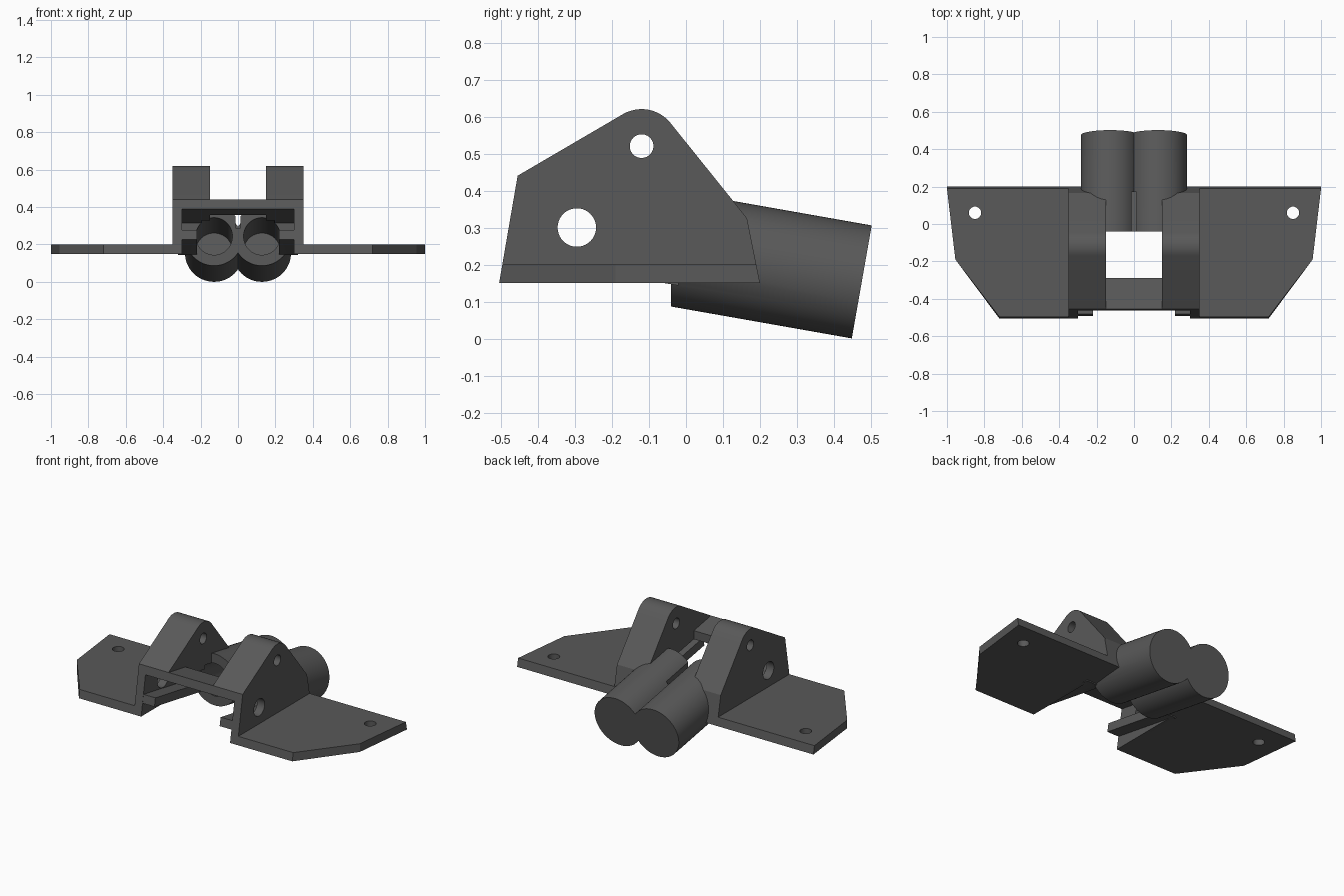
import bpy, bmesh, math
from mathutils import Vector, Matrix

if "Cube" in bpy.data.objects:
    bpy.data.objects.remove(bpy.data.objects["Cube"])

TILT = math.radians(10)
SLOPE = math.tan(TILT)

grey = bpy.data.materials.new("dark_grey")
grey.diffuse_color = (0.1, 0.1, 0.1, 1)
grey.use_nodes = True
grey.node_tree.nodes["Principled BSDF"].inputs["Base Color"].default_value = grey.diffuse_color


def finish(name, bm):
    bmesh.ops.recalc_face_normals(bm, faces=bm.faces)
    me = bpy.data.meshes.new(name)
    bm.to_mesh(me)
    bm.free()
    me.materials.append(grey)
    ob = bpy.data.objects.new(name, me)
    bpy.context.collection.objects.link(ob)
    return ob


def loft(name, a, b):
    """Closed solid between two matching outlines."""
    bm = bmesh.new()
    va = [bm.verts.new(p) for p in a]
    vb = [bm.verts.new(p) for p in b]
    n = len(a)
    bm.faces.new(va)
    bm.faces.new(vb[::-1])
    for i in range(n):
        j = (i + 1) % n
        bm.faces.new((va[i], vb[i], vb[j], va[j]))
    return finish(name, bm)


def side_prism(name, profile, x0, x1):
    return loft(name, [(x0, y, z) for y, z in profile], [(x1, y, z) for y, z in profile])


def rod(name, start, end, r, seg=64):
    s, e = Vector(start), Vector(end)
    bm = bmesh.new()
    rot = (e - s).to_track_quat('Z', 'Y').to_matrix().to_4x4()
    bmesh.ops.create_cone(bm, cap_ends=True, segments=seg, radius1=r, radius2=r,
                          depth=(e - s).length, matrix=Matrix.Translation((s + e) / 2) @ rot)
    return finish(name, bm)


def combine(target, tool, op):
    m = target.modifiers.new(op, 'BOOLEAN')
    m.operation, m.object, m.solver = op, tool, 'EXACT'
    bpy.context.view_layer.objects.active = target
    bpy.ops.object.modifier_apply(modifier=m.name)
    bpy.data.objects.remove(tool)


# Cheek outline: leaning front, rounded top, sloping back
arc = [(-0.12 + 0.1 * math.cos(t), 0.52 + 0.1 * math.sin(t))
       for t in (math.radians(120 - 80 * i / 12) for i in range(13))]
cheek = [(-0.505, 0.15), (-0.455, 0.44)] + arc + [(0.165, 0.325), (0.2, 0.15)]
# Front bridge between the cheeks
bridge = [(-0.505, 0.15), (-0.455, 0.44), (-0.29, 0.411), (-0.29, 0.15)]
# Tilted channel under the cheeks, open at the front and below
channel = [(-0.7, 0.431), (-0.04, 0.315), (-0.04, -0.1), (-0.7, -0.1)]
# Guide rail inside the channel
rail = [(-0.491, 0.226), (-0.482, 0.277), (-0.02, 0.196), (-0.02, 0.143)]
# Side wing outline in plan
wing = [(0.33, 0.2), (1.0, 0.2), (0.955, -0.19), (0.72, -0.505), (0.33, -0.505)]


def wing_top(y):
    return 0.19 if y > 0.1 else (-0.4964 if y < -0.5 else y)


body = side_prism("bracket_body", cheek, 0.15, 0.35)
combine(body, side_prism("cheek", cheek, -0.35, -0.15), 'UNION')
combine(body, side_prism("bridge", bridge, -0.25, 0.25), 'UNION')

for s in (-1, 1):
    combine(body, loft("wing", [(s * x, y, 0.15) for x, y in wing],
                       [(s * x, wing_top(y), 0.2) for x, y in wing]), 'UNION')

# Twin closed tubes, trimmed square at the front
END_Y, END_Z = 0.475, 0.153


def on_axis(x, y):
    return (x, y, END_Z + (END_Y - y) * SLOPE)


tubes = rod("tubes", on_axis(-0.128, -0.2), on_axis(-0.128, END_Y), 0.155)
combine(tubes, rod("tube", on_axis(0.128, -0.2), on_axis(0.128, END_Y), 0.155), 'UNION')
front_trim = [(-1, -1), (-0.04, -1), (-0.04, 1), (-1, 1)]
combine(tubes, side_prism("trim", front_trim, -1, 1), 'DIFFERENCE')

# Channel, then tubes and rails
combine(body, side_prism("channel", channel, -0.3, 0.3), 'DIFFERENCE')
combine(body, tubes, 'UNION')
for s in (-1, 1):
    combine(body, side_prism("rail", rail, s * 0.22, s * 0.32), 'UNION')

# Bores, wing holes
for s in (-1, 1):
    combine(body, rod("bore", on_axis(s * 0.128, -0.12), on_axis(s * 0.128, 0.41), 0.098), 'DIFFERENCE')
    combine(body, rod("wing_hole", (s * 0.85, 0.06, 0), (s * 0.85, 0.06, 0.4), 0.033, 32), 'DIFFERENCE')

# Slot between the tubes
slot = [(-0.1, 0.3), (-0.1, 0.5), (0.17, 0.5), (0.17, 0.25)]
combine(body, side_prism("slot", slot, -0.014, 0.014), 'DIFFERENCE')

# Pivot and pin holes through both cheeks
for y, z, r in ((-0.12, 0.52, 0.032), (-0.295, 0.3, 0.052)):
    combine(body, rod("pin_hole", (-0.6, y, z), (0.6, y, z), r, 40), 'DIFFERENCE')

bpy.ops.object.select_all(action='DESELECT')
body.select_set(True)
bpy.context.view_layer.objects.active = body
bpy.ops.object.shade_smooth_by_angle(angle=math.radians(25))
